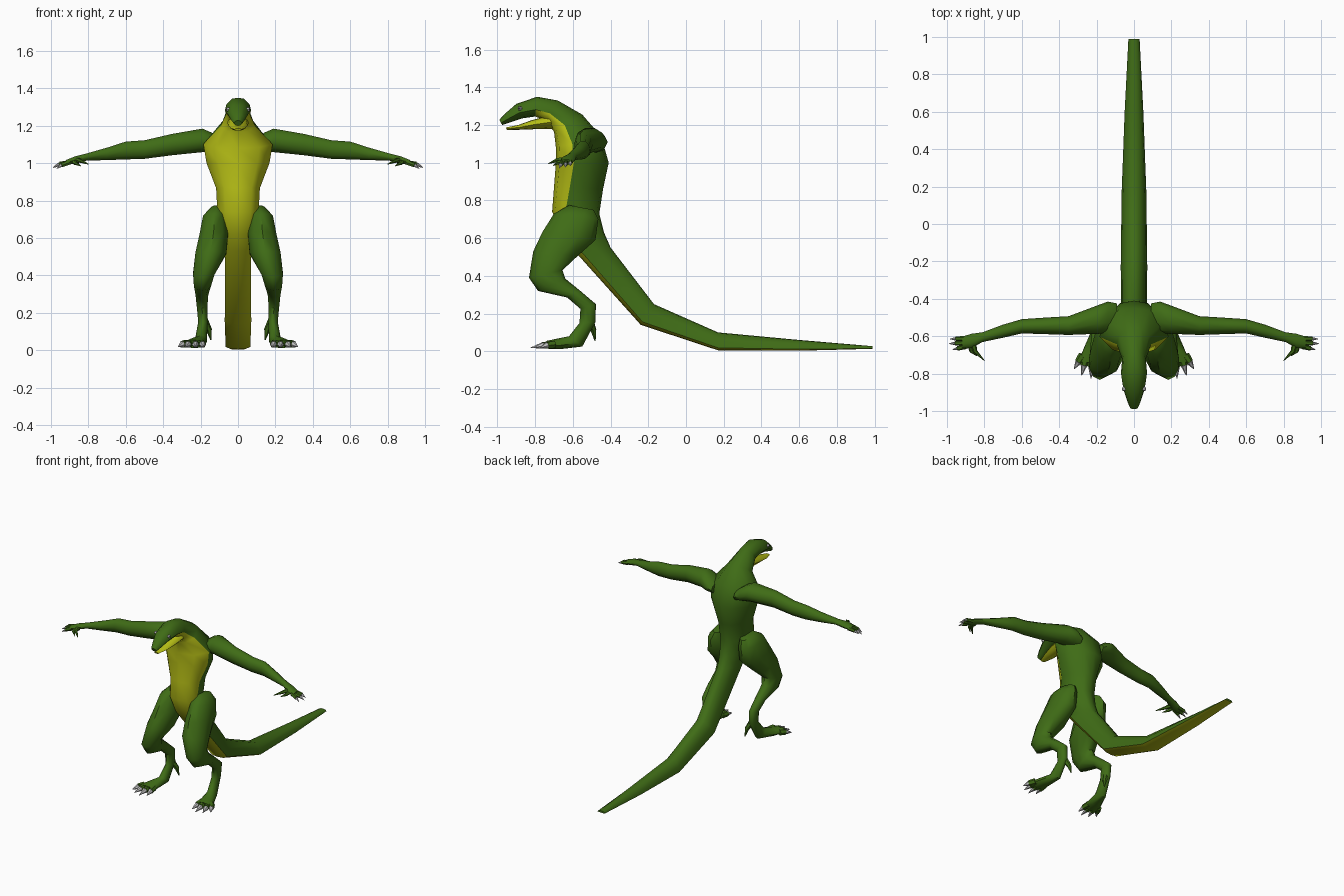
import bpy, bmesh, math
from mathutils import Vector


def material(name, rgb):
    m = bpy.data.materials.new(name)
    m.diffuse_color = (*rgb, 1)
    return m


GREEN = material("skin green", (0.05, 0.15, 0.008))
YELLOW = material("belly yellow", (0.47, 0.52, 0.008))
CLAW = material("claw grey", (0.55, 0.55, 0.55))
BLACK = material("pupil black", (0.01, 0.01, 0.01))


def loft(name, rings, mats, mirror=True, paint=None):
    """Skin a list of equal closed rings; paint(ring, side) picks a material."""
    bm = bmesh.new()
    vs = [[bm.verts.new(p) for p in r] for r in rings]
    n = len(vs[0])
    for i in range(len(vs) - 1):
        for j in range(n):
            k = (j + 1) % n
            f = bm.faces.new((vs[i][j], vs[i][k], vs[i + 1][k], vs[i + 1][j]))
            f.material_index = paint(i, j) if paint else 0
    bm.faces.new(vs[0])
    bm.faces.new(vs[-1])
    bmesh.ops.recalc_face_normals(bm, faces=bm.faces)
    me = bpy.data.meshes.new(name)
    bm.to_mesh(me)
    bm.free()
    for m in mats:
        me.materials.append(m)
    ob = bpy.data.objects.new(name, me)
    bpy.context.collection.objects.link(ob)
    bpy.ops.object.select_all(action='DESELECT')
    ob.select_set(True)
    bpy.context.view_layer.objects.active = ob
    bpy.ops.object.shade_smooth_by_angle(angle=math.radians(50))
    if mirror:
        ob.modifiers.new("mirror", 'MIRROR').use_mirror_merge = False
    return ob


def body_ring(back, front, w, edge):
    """Ten-sided section; edge is where the belly colour ends (0 front, 1 back)."""
    b, f = Vector((0, *back)), Vector((0, *front))
    half = [(0, 0), (0.62, 0.2 * edge), (1, edge), (0.88, 0.5 + 0.5 * edge),
            (0.45, 0.95), (0, 1)]
    full = half + [(-s, t) for s, t in half[-2:0:-1]]
    return [f.lerp(b, t) + Vector((s * w, 0, 0)) for s, t in full]


def leg_ring(x, rx, front, back):
    f, b = Vector((x, *front)), Vector((x, *back))
    return [(f + b) / 2 + (f - b) / 2 * math.cos(a) + Vector((rx * math.sin(a), 0, 0))
            for a in (math.tau * i / 10 for i in range(10))]


def arm_ring(x, y, z, ry, rz):
    return [(x, y + ry * math.cos(a), z + rz * math.sin(a))
            for a in (math.tau * i / 10 for i in range(10))]


def digit(name, points, radii, mat):
    """Tapered six-sided tube along a short path."""
    pts = [Vector(p) for p in points]
    rings = []
    for i, p in enumerate(pts):
        d = (pts[min(i + 1, len(pts) - 1)] - pts[max(i - 1, 0)]).normalized()
        u = d.cross(Vector((0.01, 0, 1))).normalized()
        v = d.cross(u)
        rings.append([p + radii[i] * (u * math.cos(a) + v * math.sin(a))
                      for a in (math.tau * k / 6 for k in range(6))])
    return loft(name, rings, [mat])


# Body from snout to tail tip: back point, belly point, half width, belly edge
spine = [
    ((-0.99, 1.228), (-0.975, 1.20), 0.022, 0.4),
    ((-0.96, 1.26), (-0.935, 1.213), 0.037, 0.4),
    ((-0.90, 1.312), (-0.87, 1.235), 0.057, 0.4),
    ((-0.79, 1.35), (-0.80, 1.245), 0.07, 0.35),
    ((-0.68, 1.33), (-0.745, 1.225), 0.063, 0.35),
    ((-0.55, 1.255), (-0.70, 1.165), 0.092, 0.38),
    ((-0.45, 1.14), (-0.69, 1.08), 0.185, 0.36),
    ((-0.41, 1.00), (-0.69, 1.00), 0.168, 0.34),
    ((-0.44, 0.86), (-0.70, 0.87), 0.117, 0.32),
    ((-0.46, 0.73), (-0.71, 0.74), 0.11, 0.28),
    ((-0.435, 0.63), (-0.66, 0.62), 0.085, 0.2),
    ((-0.40, 0.55), (-0.59, 0.53), 0.068, 0.16),
    ((-0.17, 0.25), (-0.24, 0.14), 0.071, 0.14),
    ((0.17, 0.10), (0.17, 0.005), 0.066, 0.14),
    ((0.60, 0.06), (0.60, 0.003), 0.05, 0.14),
    ((0.99, 0.027), (0.99, 0.013), 0.03, 0.14),
]
loft("body_and_tail", [body_ring(*s) for s in spine], [GREEN, YELLOW], False,
     lambda i, j: int(i >= 3 and j in (0, 1, 8, 9)))

# Open lower jaw
jaw = [((-0.73, 1.25), (-0.70, 1.18), 0.056, 0.5),
       ((-0.82, 1.225), (-0.80, 1.178), 0.052, 0.5),
       ((-0.89, 1.20), (-0.88, 1.175), 0.04, 0.5),
       ((-0.955, 1.187), (-0.95, 1.173), 0.018, 0.5)]
loft("lower_jaw", [body_ring(*s) for s in jaw], [YELLOW], False)

# Eyes with pupils
digit("eye", [(0.05, -0.88, 1.287), (0.062, -0.885, 1.289)], [0.013, 0.009], CLAW)
digit("pupil", [(0.06, -0.885, 1.289), (0.064, -0.886, 1.289)], [0.005, 0.004], BLACK)

# Arms
arm = [(0.09, -0.50, 1.09, 0.075, 0.04), (0.14, -0.50, 1.11, 0.085, 0.056),
       (0.19, -0.51, 1.122, 0.077, 0.066), (0.35, -0.543, 1.10, 0.05, 0.06),
       (0.50, -0.545, 1.073, 0.043, 0.052), (0.60, -0.547, 1.068, 0.038, 0.05),
       (0.70, -0.573, 1.05, 0.035, 0.035), (0.81, -0.605, 1.033, 0.026, 0.02),
       (0.87, -0.625, 1.018, 0.038, 0.02), (0.92, -0.635, 1.003, 0.032, 0.015)]
loft("arm", [arm_ring(*a) for a in arm], [GREEN])

# Fingers, thumb and their claws
for i, (y, tip) in enumerate([(-0.612, (0.985, -0.615, 0.983)),
                              (-0.635, (0.99, -0.64, 0.975)),
                              (-0.655, (0.97, -0.672, 0.97))]):
    base, end = Vector((0.90, y, 1.005)), Vector(tip)
    mid = base.lerp(end, 0.62) + Vector((0, 0, 0.006))
    digit(f"finger_{i}", [base, mid], [0.014, 0.012], GREEN)
    digit(f"finger_claw_{i}", [mid, end], [0.010, 0.001], CLAW)
digit("thumb", [(0.86, -0.635, 1.015), (0.85, -0.68, 1.015), (0.80, -0.73, 0.995)],
      [0.018, 0.012, 0.002], GREEN)
digit("inner_finger", [(0.88, -0.64, 1.01), (0.87, -0.68, 1.00), (0.84, -0.705, 0.985)],
      [0.014, 0.01, 0.002], GREEN)

# Legs from hip to foot
leg = [(0.11, 0.035, (-0.62, 0.775), (-0.49, 0.75)),
       (0.125, 0.065, (-0.70, 0.73), (-0.465, 0.70)),
       (0.13, 0.08, (-0.76, 0.635), (-0.48, 0.59)),
       (0.145, 0.087, (-0.81, 0.53), (-0.575, 0.505)),
       (0.183, 0.06, (-0.833, 0.39), (-0.655, 0.43)),
       (0.19, 0.048, (-0.785, 0.32), (-0.64, 0.385)),
       (0.193, 0.036, (-0.63, 0.285), (-0.56, 0.32)),
       (0.192, 0.03, (-0.56, 0.225), (-0.478, 0.25)),
       (0.187, 0.027, (-0.565, 0.15), (-0.48, 0.155)),
       (0.198, 0.033, (-0.62, 0.08), (-0.55, 0.025)),
       (0.222, 0.05, (-0.68, 0.068), (-0.66, 0.012)),
       (0.238, 0.062, (-0.74, 0.055), (-0.73, 0.012))]
loft("leg", [leg_ring(*s) for s in leg], [GREEN])

# Toes, dewclaw and their claws
for i, (x, tx, ty) in enumerate([(0.195, 0.185, -0.80), (0.225, 0.23, -0.825),
                                 (0.255, 0.28, -0.81), (0.275, 0.32, -0.775)]):
    base, end = Vector((x, -0.70, 0.036)), Vector((tx, ty, 0.018))
    mid = base.lerp(end, 0.5) + Vector((0, 0, 0.004))
    digit(f"toe_{i}", [base, mid], [0.022, 0.02], GREEN)
    digit(f"toe_claw_{i}", [mid, end], [0.018, 0.002], CLAW)
digit("dewclaw", [(0.182, -0.51, 0.16), (0.155, -0.49, 0.11), (0.145, -0.482, 0.055)],
      [0.022, 0.016, 0.003], GREEN)
